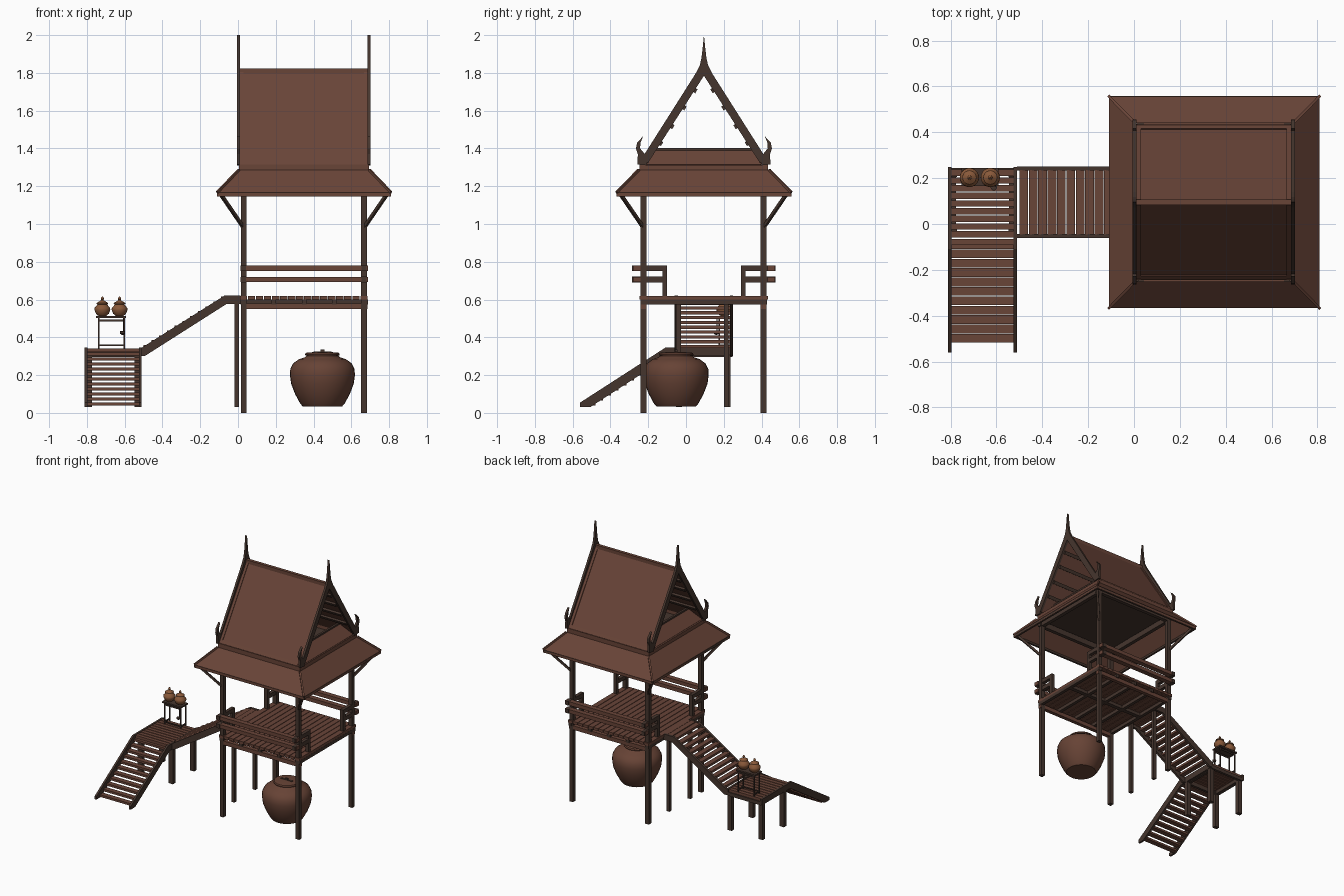
import bpy, bmesh, math
from mathutils import Vector

if "Cube" in bpy.data.objects:
    bpy.data.objects.remove(bpy.data.objects["Cube"])


def material(name, rgb):
    m = bpy.data.materials.new(name)
    m.diffuse_color = (*rgb, 1)
    m.use_nodes = True
    m.node_tree.nodes["Principled BSDF"].inputs["Base Color"].default_value = m.diffuse_color
    return m


RED = material("reddish wood", (0.140, 0.058, 0.039))
DARK = material("dark wood", (0.060, 0.036, 0.027))
JAR = material("jar clay", (0.135, 0.056, 0.036))
POT = material("light clay", (0.250, 0.100, 0.042))


def finish(name, bm, mat, smooth=False):
    bmesh.ops.recalc_face_normals(bm, faces=bm.faces)
    me = bpy.data.meshes.new(name)
    bm.to_mesh(me)
    bm.free()
    me.materials.append(mat)
    ob = bpy.data.objects.new(name, me)
    bpy.context.collection.objects.link(ob)
    if smooth:
        bpy.ops.object.select_all(action='DESELECT')
        ob.select_set(True)
        bpy.context.view_layer.objects.active = ob
        bpy.ops.object.shade_smooth_by_angle(angle=math.radians(40))
    return ob


def hexa(bm, a, b):
    """Solid between two matching rings of points."""
    va, vb = [bm.verts.new(p) for p in a], [bm.verts.new(p) for p in b]
    n = len(va)
    bm.faces.new(va)
    bm.faces.new(vb[::-1])
    for i in range(n):
        bm.faces.new((va[i], va[(i + 1) % n], vb[(i + 1) % n], vb[i]))


def boxes(name, items, mat):
    """Boxes given as (x0, x1, y0, y1, z0, z1)."""
    bm = bmesh.new()
    for x0, x1, y0, y1, z0, z1 in items:
        ring = [(x0, y0), (x1, y0), (x1, y1), (x0, y1)]
        hexa(bm, [(x, y, z0) for x, y in ring], [(x, y, z1) for x, y in ring])
    return finish(name, bm, mat)


def prisms(name, profiles, spans, axis, mat):
    """Extrude (u, z) profiles along x or y for every span."""
    bm = bmesh.new()
    for prof in profiles:
        for s0, s1 in spans:
            put = (lambda s: [(s, u, z) for u, z in prof]) if axis == 'x' else (lambda s: [(u, s, z) for u, z in prof])
            hexa(bm, put(s0), put(s1))
    return finish(name, bm, mat)


def struts(name, segs, w, mat):
    bm = bmesh.new()
    for p, q in segs:
        p, q = Vector(p), Vector(q)
        d = (q - p).normalized()
        u = d.cross(Vector((0, 0, 1))).normalized() * w / 2
        v = d.cross(u).normalized() * w / 2
        ring = [u + v, u - v, -u - v, v - u]
        hexa(bm, [p + r for r in ring], [q + r for r in ring])
    return finish(name, bm, mat)


def lathe(name, prof, cx, cy, mat, n=32):
    bm = bmesh.new()
    rings = [[bm.verts.new((cx + r * math.cos(2 * math.pi * i / n), cy + r * math.sin(2 * math.pi * i / n), z))
              for i in range(n)] for r, z in prof]
    for a, b in zip(rings, rings[1:]):
        for i in range(n):
            bm.faces.new((a[i], a[(i + 1) % n], b[(i + 1) % n], b[i]))
    bm.faces.new(rings[0])
    bm.faces.new(rings[-1])
    return finish(name, bm, mat, True)


CX, CY = 0.35, 0.095


def both(prof):
    """Profile in distance from the ridge, mirrored to front and back."""
    return [[(CY + s * d, z) for d, z in prof] for s in (-1, 1)]


PX, PY = (0.03, 0.667), (-0.225, 0.41)

# House posts, beams and floor
boxes("house_posts", [(x - .015, x + .015, y - .015, y + .015, 0, 1.265) for x in PX for y in PY], DARK)
boxes("floor_beams", [(0.015, .685, y - .014, y + .014, .55, .58) for y in PY], RED)
boxes("floor_joists", [(x - .012, x + .012, -.24, .43, .575, .60) for x in (.025, .19, .35, .51, .675)]
      + [(.02, .68, .08, .11, .575, .599)], DARK)
boxes("floor_planks", [(.01 + i * .0425, .0485 + i * .0425, -.245, .435, .60, .62) for i in range(16)], RED)
boxes("wall_plates", [(.01, .69, y - .014, y + .014, 1.22, 1.262) for y in PY]
      + [(x - .014, x + .014, -.24, .425, 1.22, 1.262) for x in PX], DARK)

# Railings: long rails front and back, short returns at the sides
boxes("long_rails", [(.012, .688, y0, y1, z, z + .028) for y0, y1 in ((-.28, -.242), (.432, .47))
                     for z in (.692, .752)], RED)
boxes("side_rails", [(x - .013, x + .013, y0, y1, z, z + .03) for x in PX
                     for y0, y1 in ((-.285, -.10), (.29, .475)) for z in (.691, .751)], DARK)
boxes("rail_posts", [(x - .013, x + .013, y - .0125, y + .0125, .62, .781) for x in PX for y in (-.1125, .3025)], DARK)

# Lower skirt roof, eave trim and corner struts
bm = bmesh.new()


def loop(hx, hy, z):
    return [Vector((CX + sx * hx, CY + sy * hy, z)) for sx, sy in ((-1, -1), (1, -1), (1, 1), (-1, 1))]


lo, hi = loop(.46, .4625, 1.165), loop(.345, .345, 1.285)
down = Vector((0, 0, -.02))
for i in range(4):
    j = (i + 1) % 4
    q = [lo[i], lo[j], hi[j], hi[i]]
    hexa(bm, q, [p + down for p in q])
finish("skirt_roof", bm, RED)
lift = Vector((0, 0, .002))
struts("skirt_hips", [(lo[i] + lift, hi[i] + lift) for i in range(4)], .012, RED)
X0, X1, Y0, Y1 = -.11, .81, -.3675, .5575
boxes("eave_trim", [(X0, X1, Y0, Y0 + .015, 1.145, 1.166), (X0, X1, Y1 - .015, Y1, 1.145, 1.166),
                    (X0, X0 + .015, Y0, Y1, 1.145, 1.166), (X1 - .015, X1, Y0, Y1, 1.145, 1.166)], DARK)
struts("corner_struts", [((x, y, .98), (x + sx * .12, y + sy * .12, 1.155))
                         for x, sx in zip(PX, (-1, 1)) for y, sy in zip(PY, (-1, 1))], .016, DARK)
boxes("ceiling", [(.01, .69, -.245, .435, 1.268, 1.282)], DARK)
boxes("roof_frame", [(.005, .692, y - .012, y + .012, 1.27, 1.315) for y in (-.233, .423)]
      + [(x - .01, x + .01, -.245, .435, 1.27, 1.312) for x in (.015, .683)], RED)

# Steep gable roof with raised border, ridge and purlins
prisms("gable_roof", both([(0, 1.815), (.332, 1.312), (.318, 1.302), (0, 1.79)]), [(.008, .688)], 'x', RED)
prisms("roof_borders", both([(0, 1.822), (.336, 1.316), (.33, 1.31), (0, 1.81)]), [(.008, .03), (.666, .688)], 'x', RED)
prisms("eave_borders", both([(.322, 1.338), (.337, 1.316), (.33, 1.31), (.315, 1.33)]), [(.03, .666)], 'x', RED)
boxes("ridge_cap", [(.008, .688, CY - .012, CY + .012, 1.795, 1.823)], RED)
slat = [(-.016, .005), (.004, .018), (.016, -.002), (-.004, -.016)]
purlins = []
for d, z in ((.232, 1.428), (.172, 1.518), (.108, 1.617), (.05, 1.708)):
    purlins += both([(d + a, z + b) for a, b in slat])
prisms("purlins", purlins, [(.012, .684)], 'x', DARK)

# Bargeboards rising into spires, with curled eave finials
ENDS = [(-.006, .01), (.686, .702)]
prisms("bargeboards", both([(0, 2), (.006, 1.94), (.013, 1.88), (.022, 1.84), (.045, 1.795),
                            (.34, 1.33), (.295, 1.325), (0, 1.785)]), ENDS, 'x', DARK)
prisms("curled_finials", both([(.30, 1.31), (.352, 1.315), (.350, 1.37), (.360, 1.40), (.354, 1.43), (.322, 1.465),
                               (.336, 1.43), (.338, 1.40), (.325, 1.385), (.305, 1.36)]), ENDS, 'x', DARK)

# Small sloping roofs at the foot of each gable
bm = bmesh.new()
for s in (-1, 1):
    q = [Vector((CX + s * a, CY + b, z)) for a, b, z in
         ((.335, -.31, 1.315), (.335, .31, 1.315), (.25, .258, 1.398), (.25, -.258, 1.398))]
    hexa(bm, q, [p - Vector((s * .008, 0, .01)) for p in q])
finish("gable_foot_roofs", bm, RED)
boxes("gable_foot_caps", [(CX + s * .25 - .008, CX + s * .25 + .008, CY - .26, CY + .26, 1.388, 1.402)
                          for s in (-1, 1)], DARK)

# Upper stair from house to landing
prisms("upper_stringers", [[(-.51, .30), (-.51, .345), (-.07, .622), (.012, .622), (.012, .577), (-.06, .577), (-.495, .30)]],
       [(-.06, -.043), (.233, .25)], 'y', DARK)
boxes("upper_treads", [(-.5 + i * .041, -.462 + i * .041, -.045, .235, .343 + i * .0255, .36 + i * .0255)
                       for i in range(11)] + [(-.05, -.012, -.045, .235, .602, .62), (-.01, .012, -.045, .235, .602, .62)], RED)
boxes("stair_posts", [(-.018, .006, y - .0125, y + .0125, .03, .6) for y in (-.04, .2125)], DARK)

# Landing and lower stair towards the front
prisms("lower_stringers", [[(-.56, .032), (-.56, .055), (-.11, .345), (.248, .345), (.248, .30), (-.09, .30), (-.505, .032)]],
       [(-.812, -.797), (-.525, -.51)], 'x', DARK)
boxes("lower_treads", [(-.8, -.52, -.108 - i * .041, -.07 - i * .041, .303 - i * .0265, .319 - i * .0265)
                       for i in range(11)], RED)
boxes("landing_planks", [(-.8, -.52, -.092 + i * .0335, -.0645 + i * .0335, .322, .342) for i in range(10)], RED)
boxes("landing_beams", [(-.8, -.52, y - .01, y + .01, .295, .322) for y in (-.04, .235)]
      + [(x - .01, x + .01, -.05, .24, .295, .322) for x in (-.787, -.535)], DARK)
boxes("landing_posts", [(x - .018, x + .018, y - .015, y + .015, .03, .33)
                        for x in (-.79, -.53) for y in (-.035, .22)], DARK)

# Water stand with two lidded pots and a hanging ladle
boxes("stand_legs", [(x - .004, x + .004, y - .004, y + .004, .34, .505) for x in (-.738, -.602) for y in (.175, .235)]
      + [(-.74, -.6, y - .004, y + .004, .485, .495) for y in (.175, .235)]
      + [(x - .004, x + .004, .175, .235, .355, .363) for x in (-.738, -.602)]
      + [(-.74, -.6, .171, .179, .355, .363)], DARK)
boxes("stand_shelf", [(-.752, -.592, .165, .245, .502, .513)], DARK)
boxes("ladle_handle", [(-.609, -.603, .162, .168, .42, .505)], DARK)
lathe("ladle_bowl", [(.004, .413), (.013, .42), (.014, .432), (.010, .434)], -.612, .16, DARK, 12)
pot = [(.020, .513), (.034, .525), (.042, .545), (.041, .556), (.030, .568), (.025, .574),
       (.031, .577), (.030, .582), (.014, .592), (.006, .597), (.009, .603), (.006, .611), (.001, .616)]
for k, x in enumerate((-.718, -.627)):
    lathe("water_pot_%d" % (k + 1), pot, x, .203, POT, 20)

# Big jar under the house
lathe("big_jar", [(.105, .035), (.118, .05), (.145, .10), (.166, .155), (.172, .20), (.170, .232), (.155, .262),
                  (.125, .284), (.092, .295), (.085, .302), (.086, .306)], .447, -.052, JAR)
lathe("jar_lid", [(.09, .304), (.092, .309), (.088, .318), (.045, .322), (.02, .323)], .447, -.052, JAR)
boxes("jar_lid_handle", [(.40, .494, -.06, -.044, .321, .326), (.437, .457, -.058, -.046, .322, .335)], DARK)
